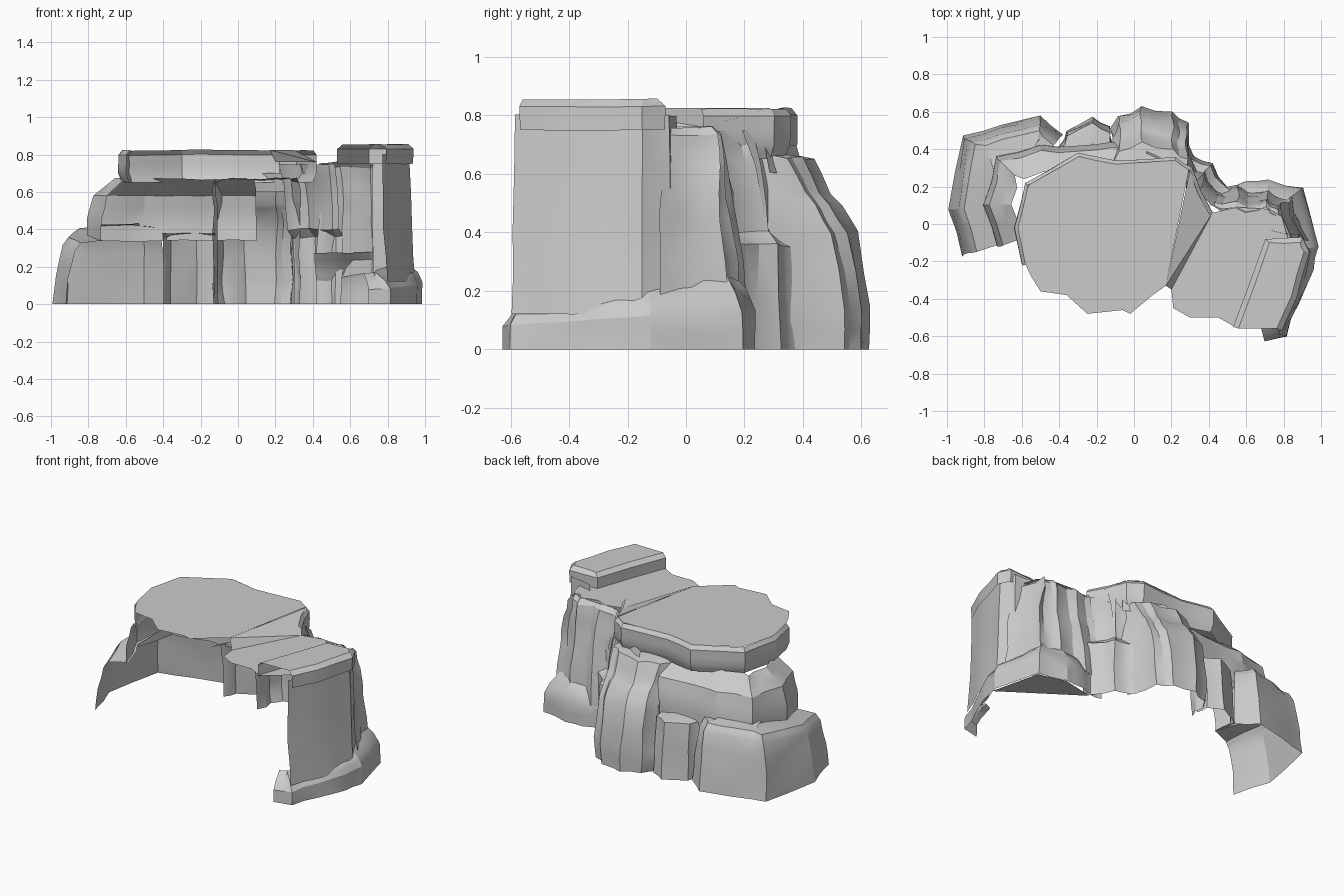
import bpy, bmesh, random
from mathutils import Vector, noise

random.seed(4)
old = bpy.data.objects.get("Cube")
if old:
    bpy.data.objects.remove(old)

# One plain stone colour
stone = bpy.data.materials.new("grey_stone")
stone.use_nodes = True
grey = (0.6, 0.6, 0.6, 1)
stone.diffuse_color = grey
stone.node_tree.nodes["Principled BSDF"].inputs["Base Color"].default_value = grey


def finish(name, bm):
    """Turn a bmesh into a named stone object with crisp ridges."""
    mesh = bpy.data.meshes.new(name)
    bm.to_mesh(mesh)
    bm.free()
    mesh.materials.append(stone)
    obj = bpy.data.objects.new(name, mesh)
    bpy.context.collection.objects.link(obj)
    bpy.ops.object.select_all(action="DESELECT")
    obj.select_set(True)
    bpy.context.view_layer.objects.active = obj
    bpy.ops.object.shade_smooth_by_angle(angle=0.45)
    return obj


def inward_normals(path):
    """Inward directions for an outline that runs clockwise seen from above."""
    result = []
    for i in range(len(path)):
        before, after = path[max(i - 1, 0)], path[min(i + 1, len(path) - 1)]
        along = (after - before).normalized()
        result.append(Vector((along.y, -along.x)))
    return result


def split(points, parts):
    """Divide every span of an outline into equal parts."""
    points = [Vector(p) for p in points]
    result = [a.lerp(b, k / parts) for a, b in zip(points, points[1:]) for k in range(parts)]
    return result + [points[-1]]


def cliff(name, points, levels, lean=None, rise=0, rough=0.01, parts=2, cap=False):
    """Loft an open rock face: each level is (inset, height)."""
    path = split(points, parts)
    normals = inward_normals(path)
    # Vertical ribs: the same push is used all the way up each column
    ribs = [random.uniform(0, rough) if i % parts else 0 for i in range(len(path))]
    bm = bmesh.new()
    rings = []
    for inset, height in split(levels, 2):
        ring = []
        for p, n, rib in zip(path, normals, ribs):
            spot = p + (Vector(lean) if lean else n) * inset + n * rib
            z = height * (1 + rise * p.y)
            wobble = noise.noise_vector(Vector((spot.x, spot.y, z)) * 6) * rough
            if height == 0:
                wobble.z = 0
            ring.append(bm.verts.new(Vector((spot.x, spot.y, z)) + wobble))
        rings.append(ring)
    for low, high in zip(rings, rings[1:]):
        for i in range(len(path) - 1):
            bm.faces.new((low[i], high[i], high[i + 1], low[i + 1]))
    if cap:
        bm.faces.new(list(reversed(rings[-1])))
    bmesh.ops.triangulate(bm, faces=bm.faces[:])
    return finish(name, bm)


def plate(name, outline):
    """A single flat sheet of rock, outline running clockwise."""
    bm = bmesh.new()
    face = bm.faces.new([bm.verts.new(p) for p in reversed(outline)])
    bmesh.ops.triangulate(bm, faces=[face])
    return finish(name, bm)


# Low ledge wrapping the model's right side
cliff("low_ledge",
      [(-.92, -.17), (-.99, .08), (-.92, .47), (-.72, .53), (-.5, .58), (-.38, .48)],
      [(0, 0), (.02, .15), (.05, .31), (.08, .35), (.21, .36)], rise=.35)

# Middle tier with a pinched neck below the cap
cliff("middle_tier",
      [(-.73, -.12), (-.8, .1), (-.74, .36), (-.5, .42), (-.3, .42), (-.12, .44), (.1, .42)],
      [(0, .34), (0, .46), (.03, .58), (.08, .62), (.14, .67)])

# Cap rim and the plateau it carries
rim = [(-.6, -.22), (-.64, -.02), (-.58, .22), (-.3, .38), (-.1, .34), (.22, .36),
       (.31, .3), (.42, .06)]
cliff("cap_rim", rim, [(.02, .65), (0, .7), (0, .8), (.02, .825)], rough=.006)
front_edge = [(.17, -.33), (.1, -.38), (-.02, -.48), (-.06, -.46), (-.25, -.48),
              (-.36, -.38), (-.5, -.36), (-.55, -.28)]
inner_rim = [p + n * .02 for p, n in zip(map(Vector, rim), inward_normals(list(map(Vector, rim))))]
plate("plateau", [(p[0], p[1], .825) for p in inner_rim[:-1] + front_edge])
plate("plateau_slope", [(.17, -.33, .825), (.3, .29, .825), (.42, .06, .76), (.2, -.35, .76)])

# Rounded buttress at the back and the narrow pillar beside it
cliff("back_buttress",
      [(-.13, .38), (-.12, .5), (-.08, .58), (.04, .63), (.2, .6), (.28, .54), (.33, .32)],
      [(0, 0), (0, .14), (.04, .4), (.1, .5), (.14, .54), (.19, .65), (.3, .67)],
      lean=(0, -1), rough=.02)
cliff("back_pillar",
      [(-.4, .42), (-.36, .5), (-.22, .57), (-.13, .52), (-.12, .44)],
      [(0, 0), (.01, .2), (.03, .36), (.14, .38)], lean=(0, -1))

# Recessed wall under the cap, joining the two halves
cliff("recessed_wall", [(.08, .42), (.28, .34), (.34, .3)], [(.02, .6), (.04, .7)])
cliff("link_wall",
      [(.3, .38), (.36, .33), (.42, .32), (.5, .2), (.56, .18)],
      [(0, 0), (.01, .36), (.06, .4), (.09, .62), (.13, .75)], rough=.015)

# Block on the model's left with its flat shelf
cliff("left_block",
      [(.43, .2), (.55, .2), (.72, .19), (.86, .14), (.93, -.08)],
      [(0, .15), (.03, .45), (.06, .62), (.08, .73), (.11, .76)], rough=.025, parts=3)
plate("left_shelf",
      [(x, y, .76) for x, y in
       [(.2, -.35), (.42, .06), (.55, .09), (.72, .08), (.79, .04), (.83, -.1), (.74, -.4),
        (.54, -.55), (.45, -.5), (.3, -.5), (.21, -.45)]])

# Tall outer column and the slab on top
cliff("tall_column",
      [(.72, -.02), (.88, -.05), (.93, -.15), (.87, -.38), (.78, -.59)],
      [(-.02, .12), (0, .4), (.01, .8)])
cliff("top_slab",
      [(.53, -.55), (.7, -.08), (.9, -.07), (.94, -.15), (.87, -.4), (.79, -.57)],
      [(0, .75), (0, .83), (.03, .855)], rough=.005, cap=True)

# Flared foot of the column, with the floor inside its corner
cliff("flared_foot",
      [(.42, .2), (.5, .19), (.6, .23), (.72, .24), (.9, .19), (.99, -.12), (.96, -.25),
       (.88, -.42), (.81, -.6), (.7, -.63)],
      [(0, 0), (0, .12), (.03, .18), (.1, .25)], rise=.5)
plate("foot_floor", [(.5, .18, 0), (.72, .23, 0), (.9, .18, 0), (.98, -.15, 0)])
